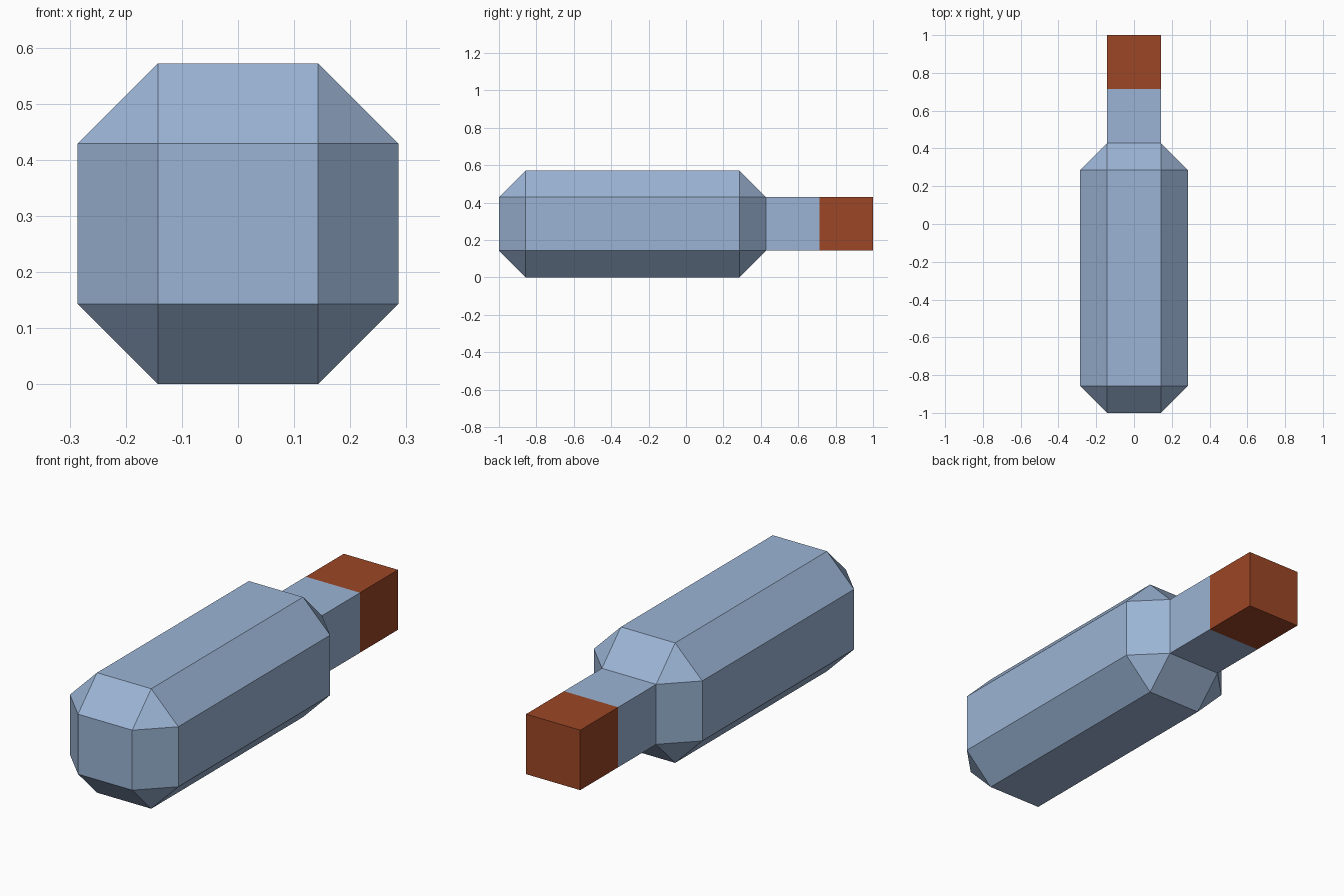
import bpy
import bmesh
from mathutils import Matrix

if "Cube" in bpy.data.objects:
    bpy.data.objects.remove(bpy.data.objects["Cube"])

U = 1 / 7  # model grid step


def material(name, rgb):
    m = bpy.data.materials.new(name)
    m.diffuse_color = (*rgb, 1)
    m.use_nodes = True
    m.node_tree.nodes["Principled BSDF"].inputs["Base Color"].default_value = m.diffuse_color
    return m


glass_blue = material("glass_blue", (0.328, 0.456, 0.66))
cork_brown = material("cork_brown", (0.33, 0.061, 0.019))


def box(name, half_x, y0, y1, half_z, mat, bevel=0, open_front=False, open_back=False):
    """Box centred on x = 0, z = 2 grid steps; sizes in grid steps."""
    bm = bmesh.new()
    size = Matrix.Diagonal((2 * half_x * U, (y1 - y0) * U, 2 * half_z * U, 1))
    place = Matrix.Translation((0, (y0 + y1) / 2 * U, 2 * U))
    bmesh.ops.create_cube(bm, size=1, matrix=place @ size)
    if bevel:
        bmesh.ops.bevel(bm, geom=bm.edges[:], offset=bevel * U, segments=1,
                        affect='EDGES', profile=0.5)
    bm.normal_update()
    # open the ends that join a neighbouring part
    ends = [f for f in bm.faces if (open_front and f.normal.y < -0.99)
            or (open_back and f.normal.y > 0.99)]
    bmesh.ops.delete(bm, geom=ends, context='FACES')
    me = bpy.data.meshes.new(name)
    bm.to_mesh(me)
    bm.free()
    me.materials.append(mat)
    ob = bpy.data.objects.new(name, me)
    bpy.context.collection.objects.link(ob)
    return ob


# bottle body with chamfered edges, square neck, cork stopper
box("bottle_body", 2, -7, 3, 2, glass_blue, bevel=1, open_back=True)
box("bottle_neck", 1, 3, 5, 1, glass_blue, open_front=True, open_back=True)
box("cork", 1, 5, 7, 1, cork_brown, open_front=True)
